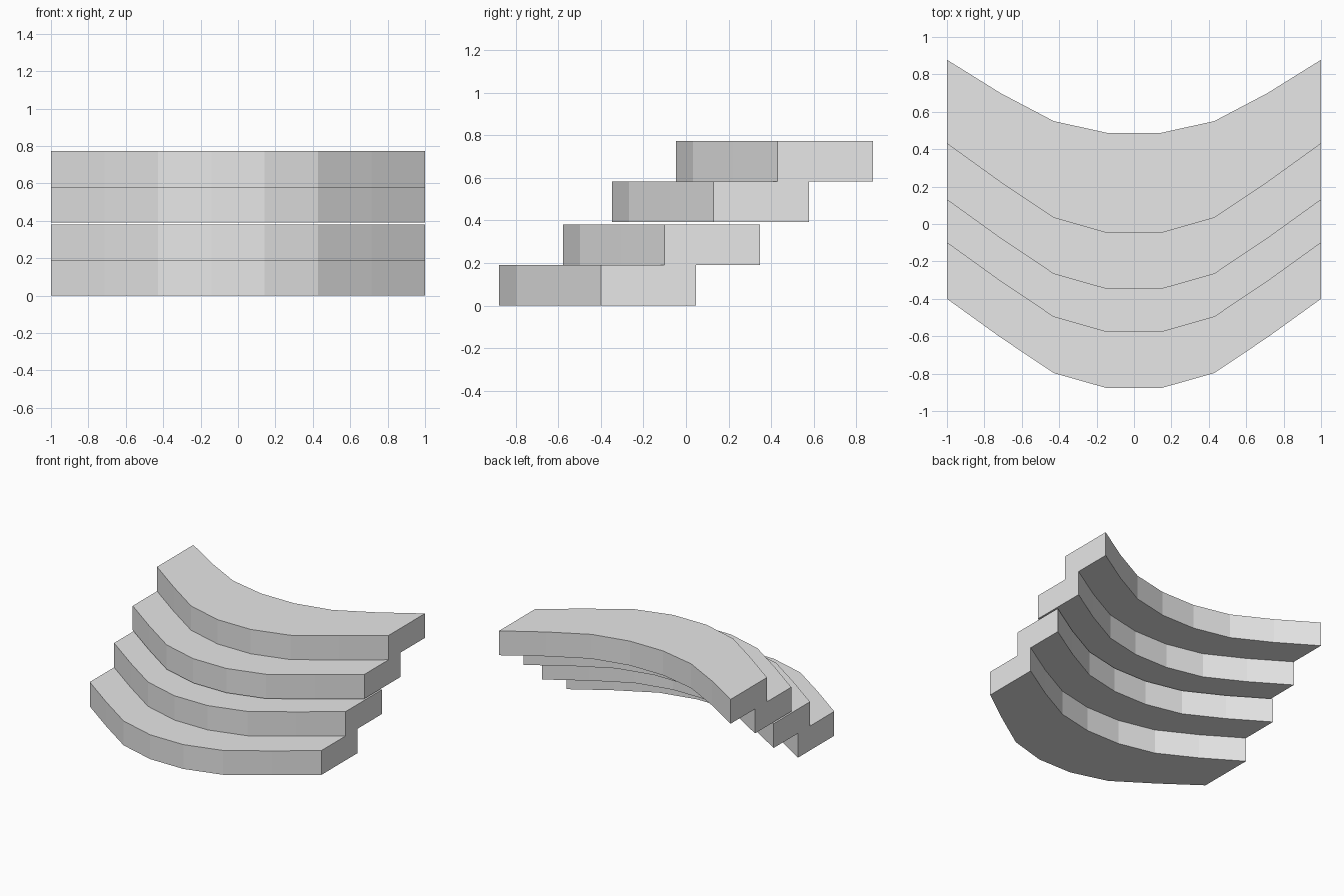
import bpy
import bmesh

cube = bpy.data.objects.get("Cube")
if cube:
    bpy.data.objects.remove(cube, do_unlink=True)

# Plain stone grey
stone = bpy.data.materials.new("stone_grey")
stone.use_nodes = True
GREY = (0.8, 0.8, 0.8, 1.0)
stone.diffuse_color = GREY
stone.node_tree.nodes["Principled BSDF"].inputs["Base Color"].default_value = GREY

# Half outlines of the lowest tread, from the middle outwards: (x, y)
FRONT = [(0.143, -0.878), (0.429, -0.797), (0.714, -0.606), (1.0, -0.40)]
BACK = [(0.143, -0.343), (0.429, -0.28), (0.714, -0.13), (1.0, 0.048)]
HEIGHT = 0.19


def mirrored(half):
    """Full outline running from -x to +x."""
    return [(-x, y) for x, y in reversed(half)] + half


def add_step(name, shift, base):
    """Curved slab, extruded up from its outline."""
    outline = mirrored(FRONT) + mirrored(BACK)[::-1]
    bm = bmesh.new()
    face = bm.faces.new([bm.verts.new((x, y + shift, base)) for x, y in outline])
    extruded = bmesh.ops.extrude_face_region(bm, geom=[face], use_keep_orig=True)
    top = [g for g in extruded["geom"] if isinstance(g, bmesh.types.BMVert)]
    bmesh.ops.translate(bm, verts=top, vec=(0, 0, HEIGHT))
    bmesh.ops.recalc_face_normals(bm, faces=bm.faces)
    mesh = bpy.data.meshes.new(name)
    bm.to_mesh(mesh)
    bm.free()
    mesh.materials.append(stone)
    bpy.context.collection.objects.link(bpy.data.objects.new(name, mesh))


# Two pairs of steps with a thin gap between the pairs
STEPS = [
    ("bottom_step", 0.0, 0.0),
    ("second_step", 0.30, 0.19),
    ("third_step", 0.53, 0.392),
    ("top_step", 0.83, 0.582),
]
for name, shift, base in STEPS:
    add_step(name, shift, base)
